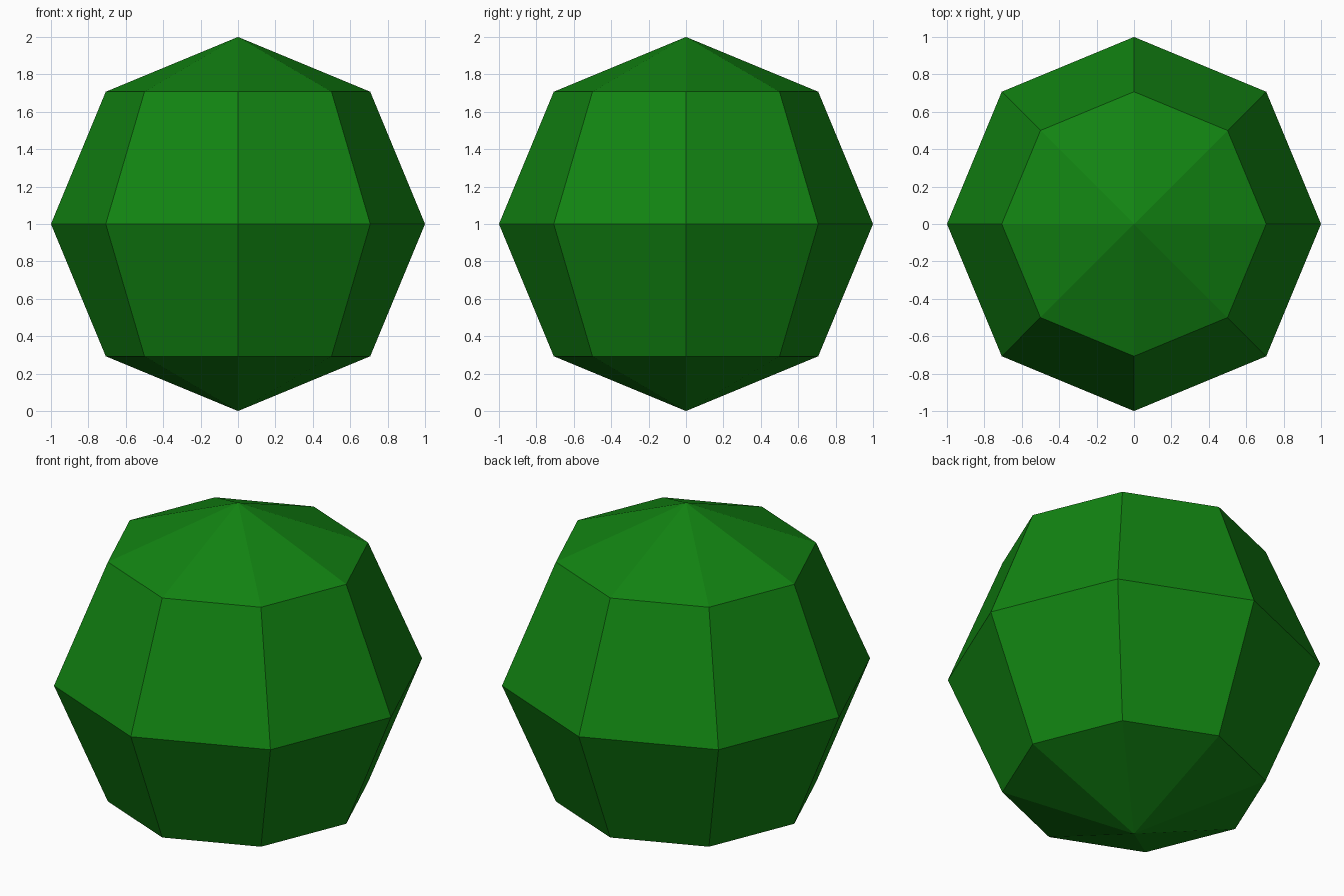
import bpy

if "Cube" in bpy.data.objects:
    bpy.data.objects.remove(bpy.data.objects["Cube"])

# Flat green colour
green = bpy.data.materials.new("leaf_green")
green.diffuse_color = (0.006, 0.23, 0.006, 1.0)
green.use_nodes = True
green.node_tree.nodes["Principled BSDF"].inputs["Base Color"].default_value = green.diffuse_color

# Low-poly faceted ball: 8 sides around, 4 bands high, resting on its lower pole
bpy.ops.mesh.primitive_uv_sphere_add(segments=8, ring_count=4, radius=1.0, location=(0, 0, 1))
ball = bpy.context.object
ball.name = "faceted_ball"
ball.data.materials.append(green)
bpy.ops.object.shade_flat()
